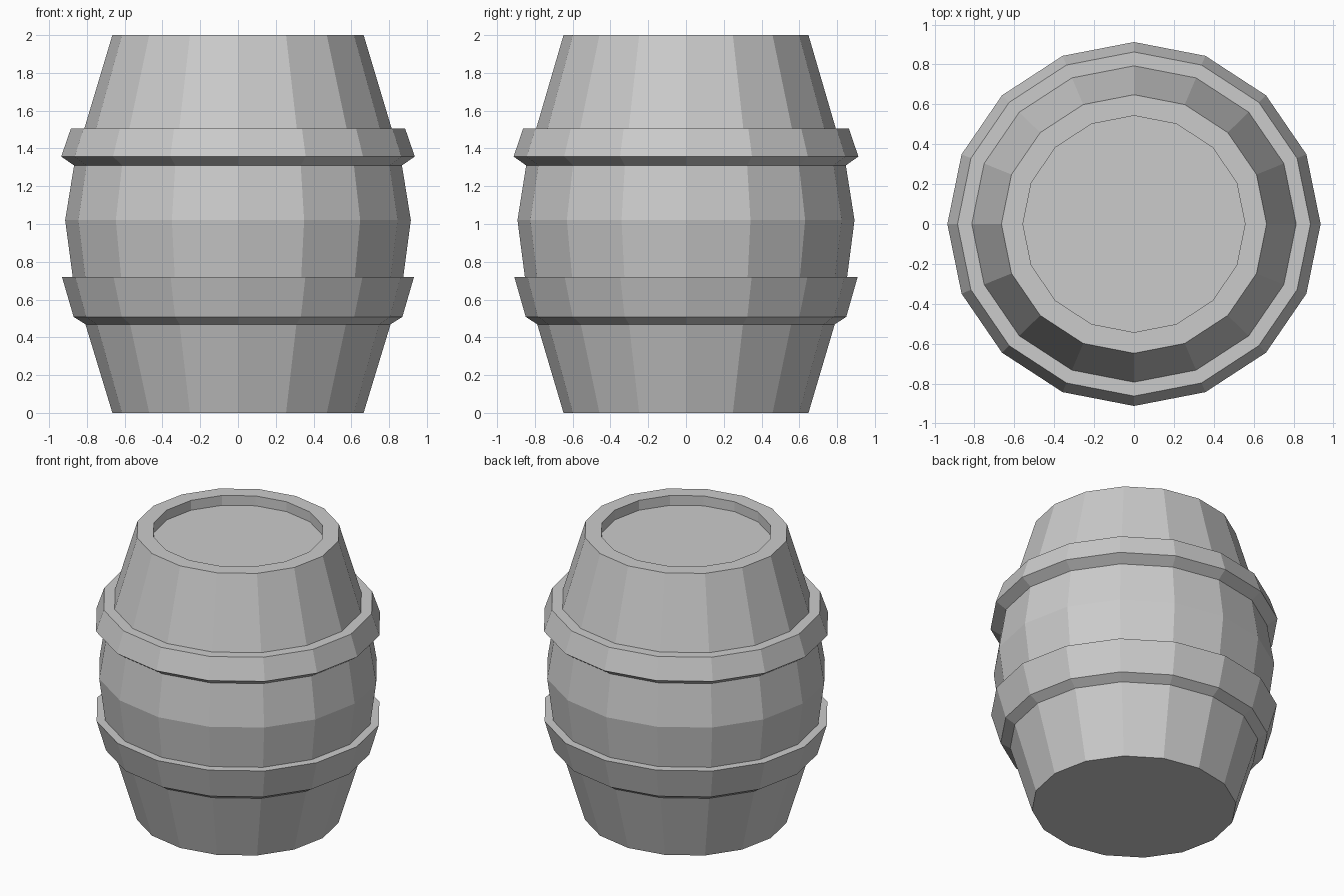
import bpy, bmesh
from math import sin, cos, tau

if "Cube" in bpy.data.objects:
    bpy.data.objects.remove(bpy.data.objects["Cube"])

SIDES = 16
Y_SCALE = 0.975  # the barrel is slightly narrower front to back


def revolve(name, profile, closed):
    """Spin (radius, z) points round z; closed profiles make hoops, open ones get end caps."""
    bm = bmesh.new()
    rings = [[bm.verts.new((r * cos(tau * i / SIDES), Y_SCALE * r * sin(tau * i / SIDES), z))
              for i in range(SIDES)] for r, z in profile]
    pairs = list(zip(rings, rings[1:]))
    if closed:
        pairs.append((rings[-1], rings[0]))
    else:
        bm.faces.new(rings[0])
        bm.faces.new(rings[-1])
    for a, b in pairs:
        for i in range(SIDES):
            j = (i + 1) % SIDES
            bm.faces.new((a[i], a[j], b[j], b[i]))
    bmesh.ops.recalc_face_normals(bm, faces=bm.faces)
    mesh = bpy.data.meshes.new(name)
    bm.to_mesh(mesh)
    bm.free()
    obj = bpy.data.objects.new(name, mesh)
    bpy.context.collection.objects.link(obj)
    return obj


# Staves, rim and recessed lid
revolve("barrel_body", [(0.665, 0), (0.808, 0.47), (0.875, 0.72), (0.915, 1.02),
                        (0.868, 1.31), (0.815, 1.50), (0.665, 2.0),
                        (0.557, 2.0), (0.557, 1.93)], closed=False)

# Flared hoops, inner edges tucked into the staves
revolve("lower_hoop", [(0.793, 0.46), (0.87, 0.508), (0.932, 0.72), (0.86, 0.72)], closed=True)
revolve("upper_hoop", [(0.853, 1.30), (0.936, 1.357), (0.885, 1.505), (0.80, 1.505)], closed=True)
